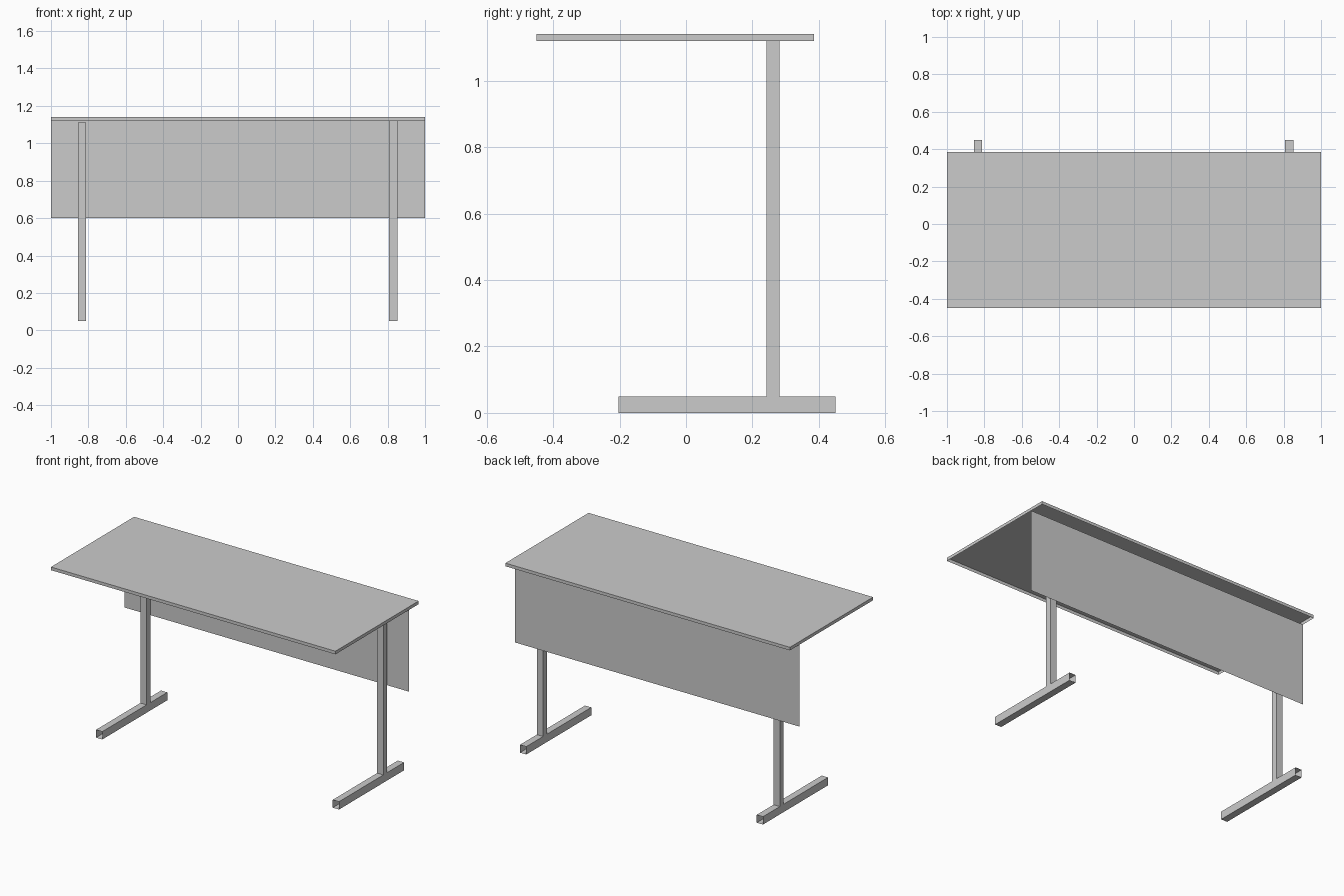
import bpy, bmesh
from mathutils import Vector

if "Cube" in bpy.data.objects:
    bpy.data.objects.remove(bpy.data.objects["Cube"])


def box(name, lo, hi, open_sides=()):
    """Box from corner to corner; faces whose normals are in open_sides are left out."""
    bm = bmesh.new()
    bmesh.ops.create_cube(bm, size=1)
    lo, hi = Vector(lo), Vector(hi)
    for v in bm.verts:
        v.co = Vector(lo[i] + (v.co[i] + 0.5) * (hi[i] - lo[i]) for i in range(3))
    bm.normal_update()
    gone = [f for f in bm.faces if any(f.normal.dot(Vector(d)) > 0.9 for d in open_sides)]
    bmesh.ops.delete(bm, geom=gone, context='FACES_ONLY')
    me = bpy.data.meshes.new(name)
    bm.to_mesh(me)
    bm.free()
    ob = bpy.data.objects.new(name, me)
    bpy.context.collection.objects.link(ob)
    return ob


X, Y, Z = Vector((1, 0, 0)), Vector((0, 1, 0)), Vector((0, 0, 1))

# Thin desk top, open underneath
box("table_top", (-1, -0.45, 1.12), (1, 0.385, 1.14), [-Z])

# Legs and feet: open-ended square tubes
for side, x, top in (("left", -0.834, 1.11), ("right", 0.83, 1.12)):
    x0, x1 = x - 0.022, x + 0.022
    box(side + "_leg", (x0, 0.242, 0.05), (x1, 0.281, top), [Z, -Z])
    box(side + "_foot", (x0, -0.203, 0), (x1, 0.45, 0.05), [Y, -Y])

# Modesty panel: a single sheet behind the legs
panel_mesh = bpy.data.meshes.new("modesty_panel")
y = 0.29
panel_mesh.from_pydata([(-1, y, 0.6), (1, y, 0.6), (1, y, 1.12), (-1, y, 1.12)],
                       [], [(0, 1, 2, 3)])
bpy.context.collection.objects.link(bpy.data.objects.new("modesty_panel", panel_mesh))
